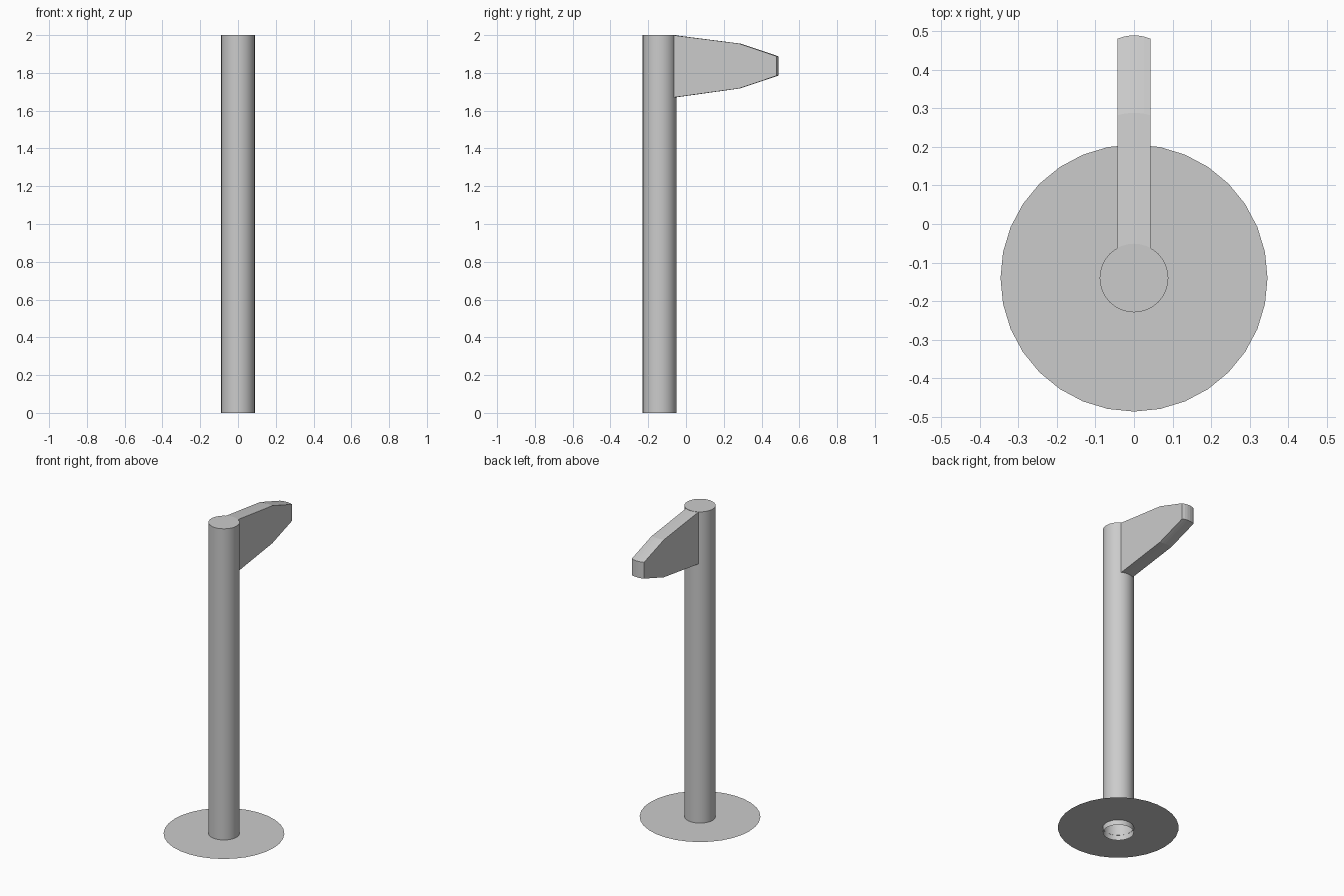
import bpy, bmesh, math

if "Cube" in bpy.data.objects:
    bpy.data.objects.remove(bpy.data.objects["Cube"])

CY = -0.14      # pole axis position in y
SIDES = 32


def finish(name, bm, smooth=False):
    bm.normal_update()
    me = bpy.data.meshes.new(name)
    bm.to_mesh(me)
    bm.free()
    ob = bpy.data.objects.new(name, me)
    bpy.context.collection.objects.link(ob)
    if smooth:
        bpy.ops.object.select_all(action='DESELECT')
        ob.select_set(True)
        bpy.context.view_layer.objects.active = ob
        bpy.ops.object.shade_smooth_by_angle(angle=math.radians(30))
    return ob


def ring(bm, r, z, turn=0.0):
    pts = []
    for i in range(SIDES):
        a = 2 * math.pi * (i + turn) / SIDES
        pts.append(bm.verts.new((r * math.sin(a), CY + r * math.cos(a), z)))
    return pts


def bridge(bm, a, b):
    n = len(a)
    for i in range(n):
        j = (i + 1) % n
        bm.faces.new((a[i], a[j], b[j], b[i]))


# Pole: tube with a closed top and an open bottom
bm = bmesh.new()
low, high = ring(bm, 0.089, 0.0), ring(bm, 0.089, 2.0)
bridge(bm, high, low)
bm.faces.new(list(reversed(high)))
finish("pole", bm, True)

# Base flange: thin flat disc around the pole, just above its foot
bm = bmesh.new()
bridge(bm, ring(bm, 0.346, 0.033), ring(bm, 0.088, 0.033))
bmesh.ops.recalc_face_normals(bm, faces=bm.faces)
ob = finish("base_flange", bm)
if ob.data.polygons[0].normal.z < 0:
    ob.data.flip_normals()

# Arm: tapering bracket; each section is (y at middle, bulge, z top, z bottom)
sections = [(-0.055, 0.0105, 1.999, 1.67), (0.288, 0.006, 1.955, 1.718),
            (0.489, 0.009, 1.888, 1.785)]
HALF, COLS = 0.043, 5
bm = bmesh.new()
loops = []
for y, bulge, top, bottom in sections:
    xs = [-1 + 2 * i / COLS for i in range(COLS + 1)]
    up = [bm.verts.new((t * HALF, y - bulge * t * t, top)) for t in xs]
    down = [bm.verts.new((t * HALF, y - bulge * t * t, bottom)) for t in xs]
    loops.append(up + down[::-1])
for a, b in zip(loops, loops[1:]):
    bridge(bm, a, b)
end = loops[-1]
for i in range(COLS):
    k = 2 * COLS + 1 - i
    bm.faces.new((end[i], end[i + 1], end[k - 1], end[k]))
bmesh.ops.recalc_face_normals(bm, faces=bm.faces)
finish("arm", bm, True).data.shade_flat()
